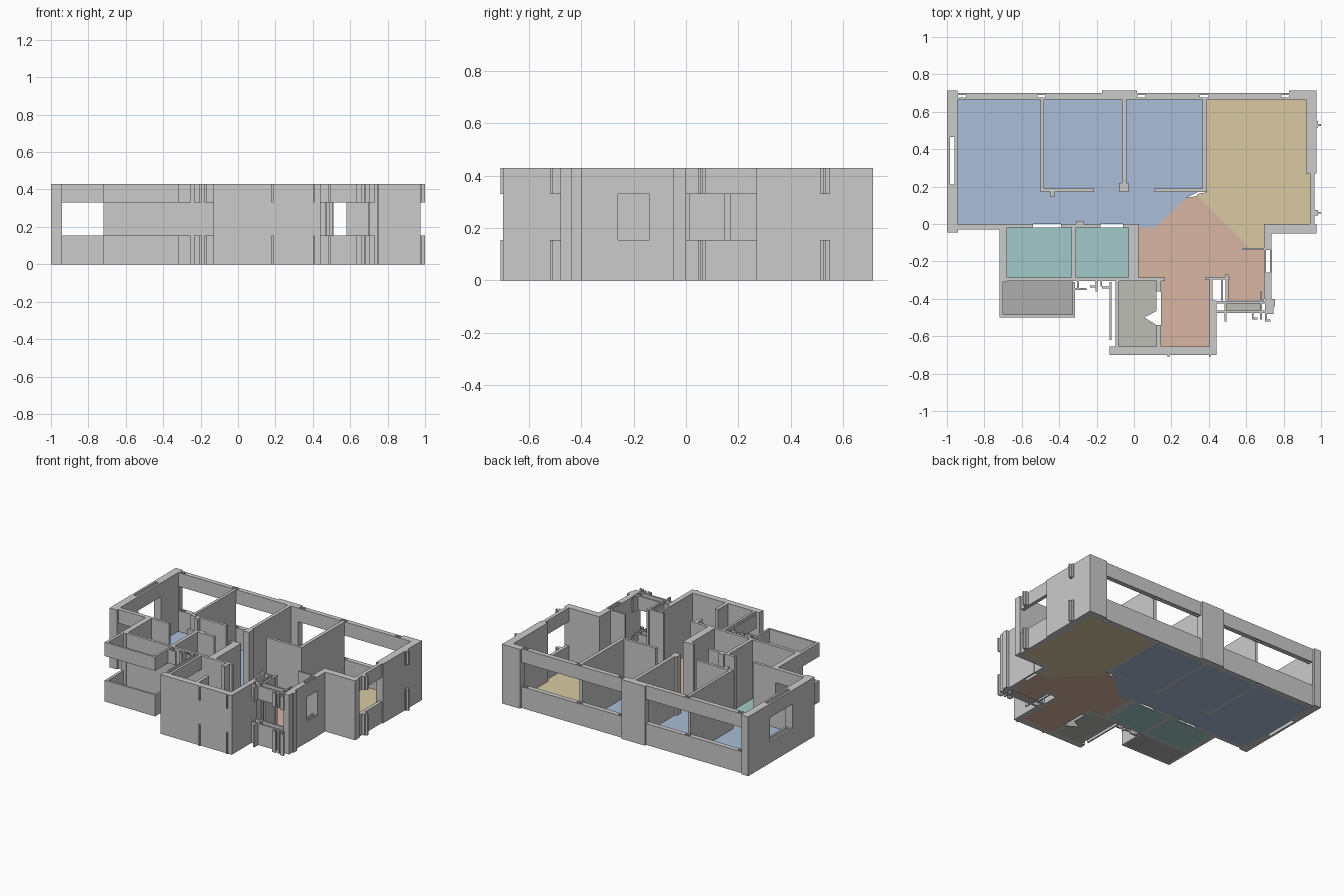
import bpy, bmesh

if "Cube" in bpy.data.objects:
    bpy.data.objects.remove(bpy.data.objects["Cube"])

H, SILL, HEAD = 0.43, 0.155, 0.33      # wall height, window bottom, window top
FULL = [(0, H)]
OPEN = [(0, SILL), (HEAD, H)]          # parapet below, lintel above


def blocks(name, rects, spans=FULL):
    """One object made of boxes (x0, x1, y0, y1) over the given height spans."""
    bm = bmesh.new()
    for x0, x1, y0, y1 in rects:
        for z0, z1 in spans:
            for v in bmesh.ops.create_cube(bm, size=1)["verts"]:
                v.co = (x1 if v.co.x > 0 else x0,
                        y1 if v.co.y > 0 else y0,
                        z1 if v.co.z > 0 else z0)
    return finish(name, bm)


def finish(name, bm):
    me = bpy.data.meshes.new(name)
    bm.to_mesh(me)
    bm.free()
    ob = bpy.data.objects.new(name, me)
    bpy.context.collection.objects.link(ob)
    return ob


def floor(name, pts, mat):
    """Thin slab from an outline."""
    bm = bmesh.new()
    f = bm.faces.new([bm.verts.new((x, y, 0)) for x, y in pts])
    top = bmesh.ops.extrude_face_region(bm, geom=[f])["geom"]
    for v in top:
        if isinstance(v, bmesh.types.BMVert):
            v.co.z = 0.004
    bmesh.ops.recalc_face_normals(bm, faces=bm.faces)
    finish(name, bm).data.materials.append(mat)


def rect(x0, x1, y0, y1):
    return [(x0, y0), (x1, y0), (x1, y1), (x0, y1)]


def colour(name, r, g, b):
    m = bpy.data.materials.new(name)
    m.diffuse_color = (r, g, b, 1)
    m.use_nodes = True
    m.node_tree.nodes["Principled BSDF"].inputs["Base Color"].default_value = m.diffuse_color
    return m


blue = colour("bedroom_blue", .41, .51, .68)
beige = colour("living_beige", .69, .59, .37)
orange = colour("hall_orange", .68, .46, .37)
teal = colour("bath_teal", .36, .59, .58)
grey = colour("balcony_grey", .43, .42, .42)
sage = colour("store_sage", .50, .51, .46)

# Room floors
floor("left_bedroom_floor", rect(-.945, -.50, 0, .665), blue)
floor("middle_bedroom_floor", rect(-.48, -.065, .17, .665), blue)
floor("right_bedroom_floor", rect(-.04, .365, .17, .665), blue)
floor("corridor_floor", [(-.5, 0), (.025, 0), (.025, -.02), (.11, -.02), (.28, .14),
                         (.34, .17), (-.5, .17)], blue)
floor("living_floor", [(.39, .665), (.39, .17), (.34, .16), (.34, .15), (.62, -.13),
                       (.695, -.13), (.695, 0), (.94, 0), (.94, .28), (.92, .28),
                       (.92, .665)], beige)
floor("hall_floor", [(.025, -.02), (.11, -.02), (.28, .14), (.34, .15), (.62, -.13),
                     (.695, -.13), (.695, -.41), (.495, -.41), (.495, -.285),
                     (.405, -.285), (.405, -.655), (.145, -.655), (.145, -.285),
                     (.025, -.285)], orange)
floor("left_bath_floor", rect(-.68, -.335, -.285, -.02), teal)
floor("right_bath_floor", rect(-.31, -.03, -.285, -.02), teal)
floor("balcony_floor", rect(-.70, -.33, -.485, -.305), grey)
floor("store_floor", [(-.08, -.655), (.12, -.655), (.12, -.54), (.055, -.50),
                      (.12, -.465), (.12, -.305), (-.08, -.305)], sage)
floor("ledge_floor", rect(.495, .67, -.465, -.42), sage)

# Solid outer walls
blocks("left_wall", [(-1, -.945, -.045, .21), (-1, -.945, .465, .715)])
blocks("left_wall_return", [(-.945, -.94, -.045, 0)])
blocks("back_corner_left", [(-.945, -.94, .665, .70)])
blocks("back_column", [(-.17, .015, .665, .715)])
blocks("right_back_corner", [(.83, .975, .665, .715), (.92, .975, .27, .665)])
blocks("right_notch_wall", [(.735, .975, -.05, 0), (.695, .735, -.14, 0),
                            (.695, .735, -.40, -.26), (.70, .745, -.48, -.40)])
blocks("front_wall", [(-.13, .44, -.70, -.655)])
blocks("hall_right_wall", [(.405, .44, -.655, -.41)])

# Back windows: two skins with a core interrupted by narrow slots
for side, x0, x1, slots in (("left", -.94, -.17, [-.92, -.495]),
                            ("right", .015, .83, [.04, .375, .81])):
    parts = [(x0, x1, .69, .70), (x0, x1, .665, .675)]
    start = x0
    for s in slots:
        if s - .022 > start:
            parts.append((start, s - .022, .675, .69))
        start = min(s + .022, x1)
    if start < x1:
        parts.append((start, x1, .675, .69))
    blocks("back_window_band_" + side, parts, OPEN)

# Other window bands
blocks("left_window_band", [(-1, -.985, .21, .465), (-.96, -.945, .21, .465)], OPEN)
blocks("left_front_window_band", [(-.94, -.72, -.03, 0)], OPEN)
blocks("right_window_band", [(.94, .965, 0, .27)], OPEN)
blocks("hall_window_band", [(.695, .705, -.26, -.14), (.727, .737, -.26, -.14)], OPEN)
blocks("ledge_window_band", [(.44, .70, -.425, -.412), (.44, .70, -.475, -.462)], OPEN)
blocks("store_window_band", [(-.13, -.12, -.62, -.31), (-.098, -.08, -.655, -.305)], OPEN)
blocks("balcony_rail", [(-.72, -.70, -.50, -.31), (-.70, -.33, -.50, -.485),
                        (-.33, -.315, -.50, -.31)], OPEN)

# Inner walls
blocks("bedroom_partitions", [(-.50, -.48, .17, .665), (-.065, -.04, .17, .665),
                              (.365, .39, .17, .665)])
blocks("bedroom_corridor_walls", [(-.48, -.215, .17, .19), (.11, .365, .17, .19),
                                  (-.08, -.065, .17, .22), (-.04, -.03, .17, .22)])
blocks("bath_corridor_wall", [(-.72, -.54, -.02, 0), (-.39, -.18, -.02, 0),
                              (-.06, -.03, -.02, 0), (-.31, -.27, 0, .015)])
blocks("bath_side_walls", [(-.72, -.68, -.31, -.02), (-.335, -.31, -.285, -.02),
                           (-.03, .025, -.305, 0)])
blocks("bath_front_wall", [(-.68, -.03, -.305, -.285)])
blocks("store_partition", [(.025, .165, -.305, -.285), (.12, .145, -.36, -.305),
                           (.12, .145, -.655, -.54)])
blocks("duct_walls", [(.38, .51, -.297, -.283), (.405, .42, -.41, -.297),
                      (.465, .475, -.41, -.297), (.49, .505, -.41, -.27)])
blocks("hall_stub_wall", [(.58, .695, -.14, -.128)])
blocks("corridor_stub", [(-.45, -.425, .145, .17)])

# Small ledges and fins, broken at window height
blocks("left_duct_fins", [(-.315, -.255, -.352, -.342), (-.305, -.295, -.342, -.305),
                          (-.235, -.20, -.34, -.33), (-.205, -.195, -.36, -.305),
                          (-.17, -.13, -.345, -.335), (-.18, -.17, -.335, -.305)], OPEN)
blocks("ledge_fins", [(.485, .495, -.52, -.412), (.63, .66, -.51, -.50),
                      (.63, .64, -.50, -.475), (.675, .685, -.51, -.36),
                      (.70, .73, -.52, -.51), (.70, .71, -.51, -.48)], OPEN)
blocks("right_wall_tabs", [(.975, .985, .515, .55), (.985, 1, .525, .535),
                           (.965, .985, .045, .075), (.985, 1, .055, .065)], OPEN)
blocks("front_wall_tabs", [(.18, .19, -.71, -.70), (.40, .41, -.71, -.70)], OPEN)
blocks("right_edge_tab", [(.745, .755, -.44, -.40)])
